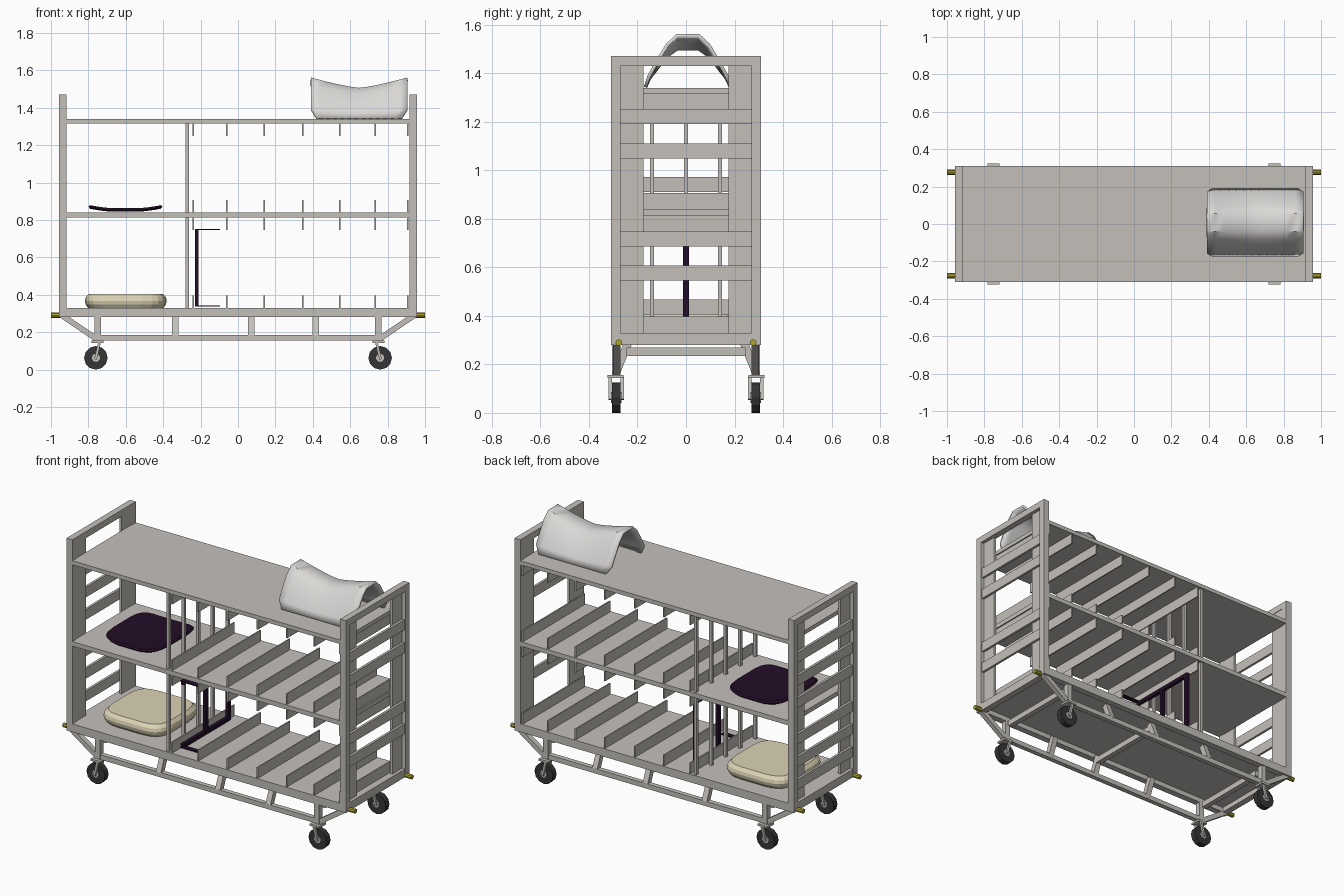
import bpy, bmesh, math
from mathutils import Vector, Matrix

if "Cube" in bpy.data.objects:
    bpy.data.objects.remove(bpy.data.objects["Cube"])


def material(name, r, g, b):
    m = bpy.data.materials.new(name)
    m.diffuse_color = (r, g, b, 1)
    m.use_nodes = True
    m.node_tree.nodes["Principled BSDF"].inputs["Base Color"].default_value = m.diffuse_color
    return m


GREY = material("warm grey paint", .55, .53, .50)
WHITE = material("pale shell", .70, .69, .67)
PURPLE = material("dark purple", .017, .004, .020)
CREAM = material("cream", .72, .65, .46)
RUBBER = material("black rubber", .035, .035, .035)
YELLOW = material("yellow bumper", .42, .36, .03)


def finish(name, bm, mat):
    bmesh.ops.recalc_face_normals(bm, faces=bm.faces)
    me = bpy.data.meshes.new(name)
    bm.to_mesh(me)
    bm.free()
    me.materials.append(mat)
    ob = bpy.data.objects.new(name, me)
    bpy.context.collection.objects.link(ob)
    return ob


def boxes(name, items, mat):
    """Each item is (x0, x1, y0, y1, z0, z1)."""
    bm = bmesh.new()
    for x0, x1, y0, y1, z0, z1 in items:
        m = Matrix.Translation(((x0 + x1) / 2, (y0 + y1) / 2, (z0 + z1) / 2))
        m = m @ Matrix.Diagonal((abs(x1 - x0), abs(y1 - y0), abs(z1 - z0), 1))
        bmesh.ops.create_cube(bm, size=1, matrix=m)
    return finish(name, bm, mat)


def beams(name, items, w, mat):
    """Square bars between pairs of points."""
    bm = bmesh.new()
    for p, q in items:
        p, q = Vector(p), Vector(q)
        d = q - p
        m = Matrix.Translation((p + q) / 2) @ d.to_track_quat('Z', 'Y').to_matrix().to_4x4()
        bmesh.ops.create_cube(bm, size=1, matrix=m @ Matrix.Diagonal((w, w, d.length, 1)))
    return finish(name, bm, mat)


def cylinder(name, c, r, depth, axis, sides, mat):
    bm = bmesh.new()
    rot = Matrix.Rotation(math.pi / 2, 4, 'Y' if axis == 'X' else 'X')
    bmesh.ops.create_cone(bm, cap_ends=True, segments=sides, radius1=r, radius2=r,
                          depth=depth, matrix=Matrix.Translation(c) @ rot)
    return finish(name, bm, mat)


def pad(name, cx, cy, hx, hy, rings, bend, mat):
    """Rounded cushion from stacked outlines (z, scale), ends bent upward."""
    bm = bmesh.new()
    n, loops = 24, []
    for z, s in rings:
        loop = []
        for i in range(n):
            a = 2 * math.pi * (i + .5) / n
            c, t = math.cos(a), math.sin(a)
            x = hx * s * math.copysign(abs(c) ** .45, c)
            y = hy * s * math.copysign(abs(t) ** .45, t)
            loop.append(bm.verts.new((cx + x, cy + y, z + bend * (x / hx) ** 2)))
        loops.append(loop)
    for a, b in zip(loops, loops[1:]):
        for i in range(n):
            bm.faces.new((a[i], a[(i + 1) % n], b[(i + 1) % n], b[i]))
    # caps as strips across y, so the bend stays clean
    for loop in (loops[0], loops[-1]):
        for i in range(n // 2 - 1):
            bm.faces.new((loop[i], loop[i + 1], loop[n - 2 - i], loop[n - 1 - i]))
    return finish(name, bm, mat)


# Shelves
boxes("top_shelf", [(-.92, .92, -.31, .31, 1.315, 1.34)], GREY)
boxes("middle_shelf", [(-.92, .92, -.31, .31, .812, .84)], GREY)
boxes("bottom_deck", [(-.95, .95, -.30, .30, .31, .33)]
      + [(-.955, .955, s * .27, s * .31, .28, .33) for s in (-1, 1)]
      + [(s * .915, s * .955, -.27, .27, .28, .33) for s in (-1, 1)], GREY)

# End frames with posts, inner uprights and slats
for s, side in ((-1, "left"), (1, "right")):
    boxes(side + "_end_frame",
          [(s * .917, s * .957, t * .27, t * .31, .28, 1.47) for t in (-1, 1)]
          + [(s * .917, s * .957, -.27, .27, 1.43, 1.47)], GREY)
    boxes(side + "_end_uprights",
          [(s * .92, s * .935, t * .175, t * .27, .33, 1.43) for t in (-1, 1)], GREY)
    heights = [1.19, 1.048, .685, .545] + ([.91, .405] if s < 0 else [])
    boxes(side + "_end_slats", [(s * .935, s * .95, -.27, .27, z, z + .063) for z in heights], GREY)

# Low dividers standing on and hanging under the shelves
boxes("shelf_dividers", [(x - .004, x + .004, -.305, .305, z, z + .067)
                         for x in (-.24, -.06, .14, .345, .545, .735, .908)
                         for z in (.33, .746, .839, 1.25)], GREY)

# Partition rods
boxes("partition_rods", [(-.281, -.263, y - .009, y + .009, .33, 1.32)
                         for y in (-.29, -.14, 0, .14, .29)], GREY)

# Undercarriage
low, struts = [], []
for t in (-1, 1):
    low.append(((-.775, t * .285, .17), (.775, t * .285, .17)))
    for s in (-1, 1):
        low.append(((s * .945, t * .285, .292), (s * .765, t * .285, .17)))
    for x in (-.335, .07, .415):
        struts.append(((x, t * .285, .175), (x, t * .24, .285)))
    for x in (-.75, .75):
        struts.append(((x, t * .287, .155), (x, t * .287, .285)))
beams("lower_rails", low, .03, GREY)
beams("under_struts", struts, .034, GREY)
boxes("under_crossbars", [(x - .017, x + .017, -.245, .245, .235, .27)
                          for x in (-.75, .07, .75)], GREY)

# Casters and corner bumpers
for s in (-1, 1):
    for t in (-1, 1):
        c = Vector((s * .76, t * .288, .063))
        cylinder("wheel", c, .063, .036, 'Y', 12, RUBBER)
        cylinder("wheel_hub", c, .022, .044, 'Y', 10, GREY)
        boxes("caster_plate", [(s * .718, s * .783, t * .258, t * .324, .143, .156)], GREY)
        beams("caster_fork", [((s * .762, t * .288 + d, .055), (s * .74, t * .288 + d, .146))
                              for d in (-.025, .025)], .014, GREY)
        cylinder("corner_bumper", (s * .972, t * .277, .29), .014, .056, 'X', 8, YELLOW)

# Loose cushions
pad("thick_cushion", -.6, 0, .22, .22, [(.33, .92), (.348, .98), (.367, 1), (.386, .98), (.405, .9)], 0, CREAM)
pad("thin_seat", -.602, 0, .198, .22, [(.841, .96), (.85, 1), (.86, .96)], .021, PURPLE)

# Folded frame standing beside the rods
boxes("purple_frame",
      [(-.231, -.211, -.23, .23, .338, .362), (-.231, -.211, -.23, .23, .728, .752),
       (-.231, -.211, .21, .235, .34, .75), (-.231, -.211, -.012, .012, .35, .74)]
      + [(-.23, -.095, -.235, -.205, z, z + .006) for z in (.338, .746)], PURPLE)

# Saddle-shaped shell lying on the top shelf
bm = bmesh.new()
nx, rows = 12, []
section = [(-.175, 0), (-.16, .22), (-.12, .55), (-.085, .82), (-.045, 1)]
section += [(-y, h) for y, h in reversed(section)]
for y, h in section:
    row = []
    for i in range(nx + 1):
        u = 2 * i / nx - 1
        half = .258 if h > .2 else .228
        crest = 1.50 + .055 * abs(u) ** 1.3
        row.append(bm.verts.new((.648 + half * u, y + .008, 1.342 + h * (crest - 1.342))))
    rows.append(row)
for a, b in zip(rows, rows[1:]):
    for i in range(nx):
        bm.faces.new((a[i], a[i + 1], b[i + 1], b[i]))
shell = finish("saddle_shell", bm, WHITE)
mod = shell.modifiers.new("thickness", 'SOLIDIFY')
mod.thickness = .014
mod.offset = 0
bpy.context.view_layer.objects.active = shell
shell.select_set(True)
bpy.ops.object.shade_smooth_by_angle(angle=math.radians(40))
